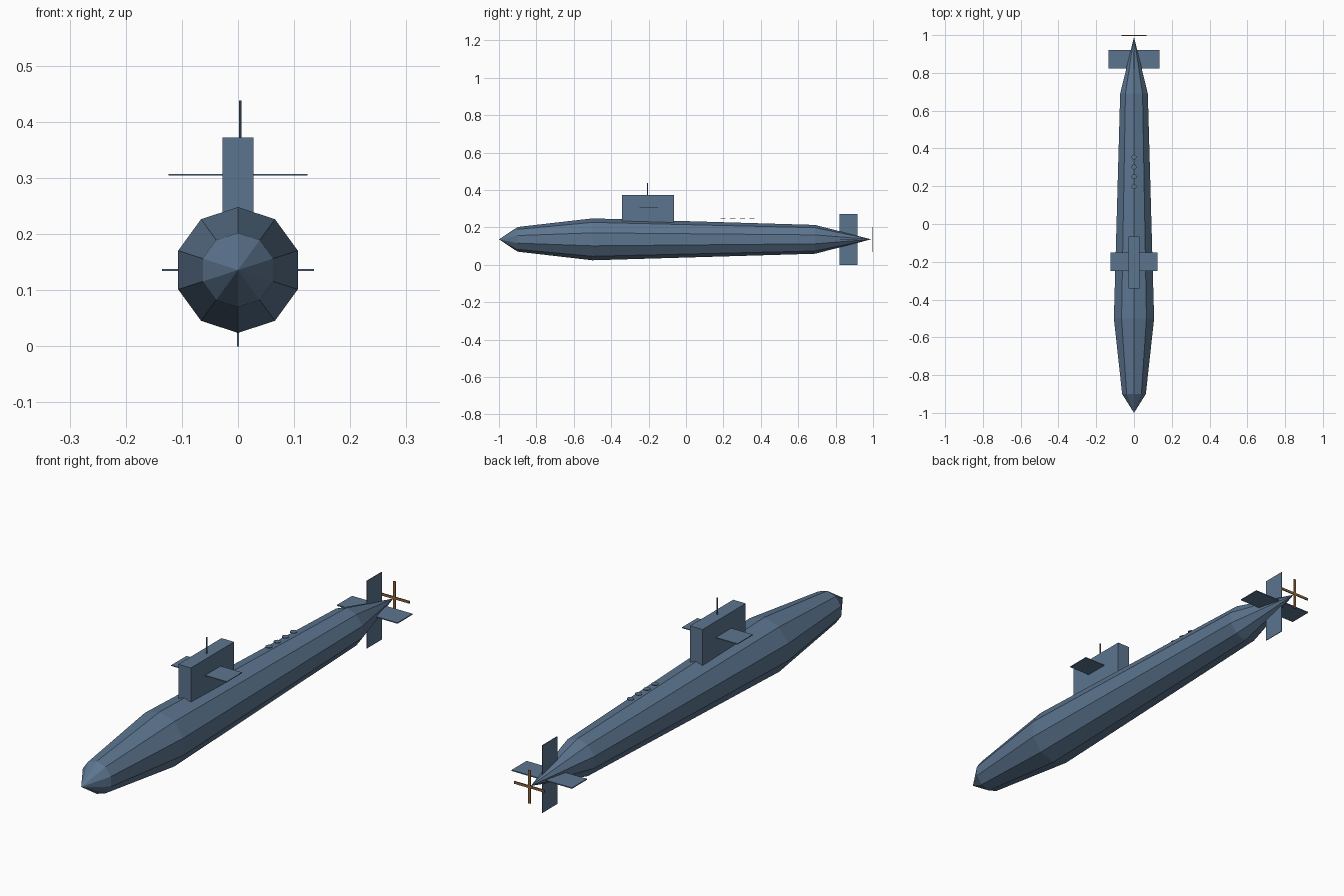
import bpy
import bmesh
import math

cube = bpy.data.objects.get("Cube")
if cube:
    bpy.data.objects.remove(cube, do_unlink=True)

AXIS_Z = 0.136


def make_material(name, rgb):
    mat = bpy.data.materials.new(name)
    mat.use_nodes = True
    color = (*rgb, 1.0)
    mat.diffuse_color = color
    mat.node_tree.nodes["Principled BSDF"].inputs["Base Color"].default_value = color
    return mat


steel = make_material("slate_blue", (0.107, 0.178, 0.275))
bronze = make_material("bronze", (0.27, 0.13, 0.045))


def finish(name, bm, mat):
    bmesh.ops.recalc_face_normals(bm, faces=bm.faces[:])
    mesh = bpy.data.meshes.new(name)
    bm.to_mesh(mesh)
    bm.free()
    mesh.materials.append(mat)
    obj = bpy.data.objects.new(name, mesh)
    bpy.context.collection.objects.link(obj)
    return obj


def box(name, center, size, mat=steel):
    bm = bmesh.new()
    bmesh.ops.create_cube(bm, size=1)
    bmesh.ops.scale(bm, vec=size, verts=bm.verts)
    bmesh.ops.translate(bm, vec=center, verts=bm.verts)
    return finish(name, bm, mat)


def cylinder(name, center, radius, height, sides, mat=steel):
    bm = bmesh.new()
    bmesh.ops.create_cone(bm, cap_ends=True, segments=sides,
                          radius1=radius, radius2=radius, depth=height)
    bmesh.ops.translate(bm, vec=center, verts=bm.verts)
    return finish(name, bm, mat)


# Ten-sided hull: rings lofted between a nose point and a tail point
def build_hull(sides=10):
    bm = bmesh.new()
    nose = bm.verts.new((0, -1.0, AXIS_Z))
    tail = bm.verts.new((0, 0.99, AXIS_Z))
    rings = []
    for y, r in ((-0.9, 0.066), (-0.5, 0.112), (0.69, 0.077)):
        angles = [2 * math.pi * i / sides for i in range(sides)]
        rings.append([bm.verts.new((r * math.sin(a), y, AXIS_Z + r * math.cos(a)))
                      for a in angles])
    for i in range(sides):
        j = (i + 1) % sides
        bm.faces.new((nose, rings[0][i], rings[0][j]))
        bm.faces.new((tail, rings[-1][j], rings[-1][i]))
        for a, b in zip(rings, rings[1:]):
            bm.faces.new((a[i], b[i], b[j], a[j]))
    finish("hull", bm, steel)


build_hull()

# Sail with its diving planes and periscope
box("sail", (0, -0.203, 0.276), (0.056, 0.276, 0.192))
box("sail_planes", (0, -0.2, 0.306), (0.248, 0.098, 0.003))
cylinder("periscope", (0.004, -0.205, 0.4), 0.0022, 0.076, 8)

# Missile hatches along the rear deck
for i in range(4):
    cylinder(f"deck_hatch_{i + 1}", (0, 0.198 + i * 0.052, 0.245), 0.0135, 0.003, 10)

# Stern control surfaces
box("rudder", (0, 0.869, AXIS_Z), (0.003, 0.096, 0.272))
box("stern_planes", (0, 0.872, AXIS_Z), (0.27, 0.096, 0.004))

# Crossed propeller blades
box("propeller_blade_upright", (0, 0.998, AXIS_Z), (0.01, 0.004, 0.134), bronze)
box("propeller_blade_level", (0, 0.998, AXIS_Z), (0.134, 0.004, 0.01), bronze)
